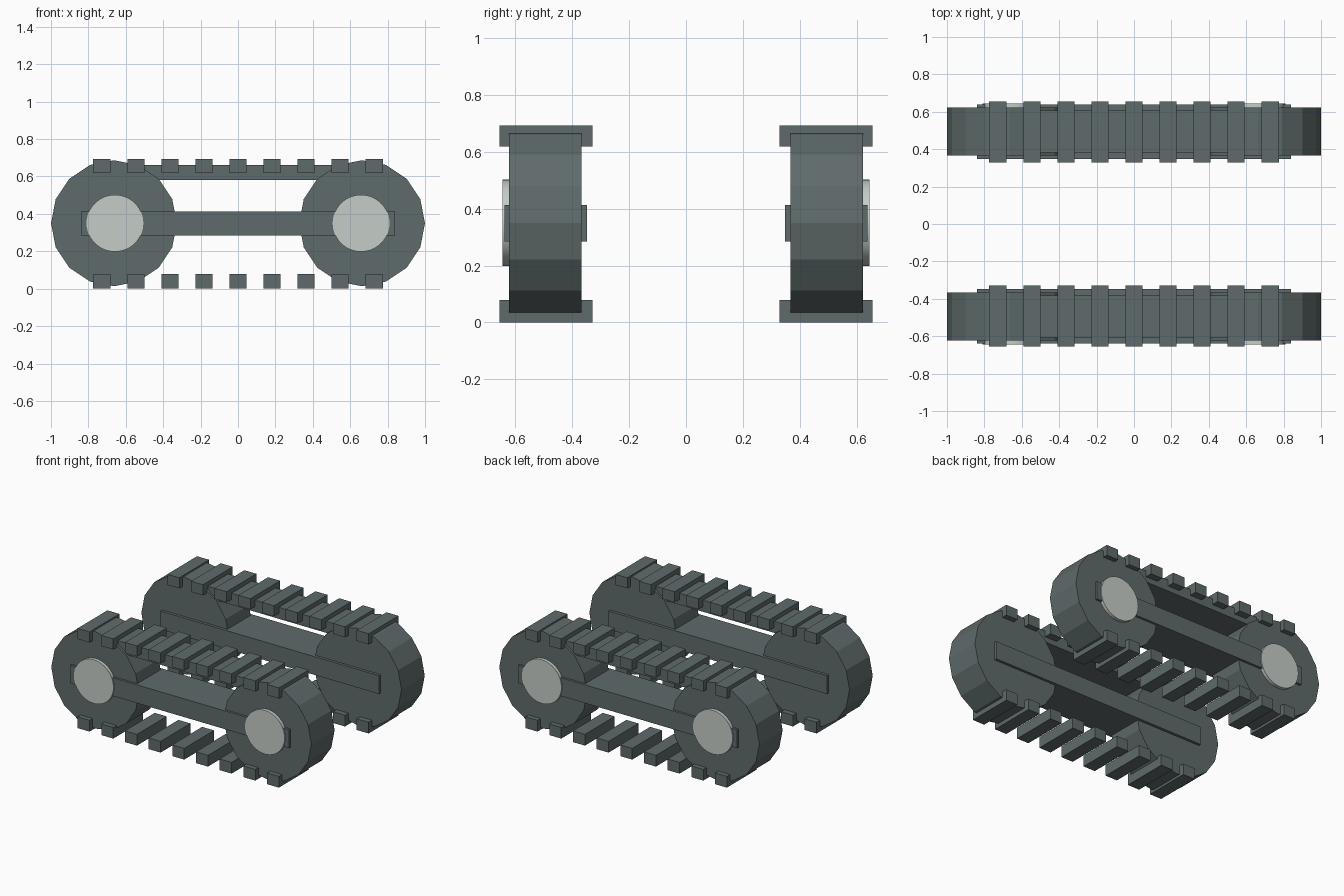
import bpy
from math import pi

if "Cube" in bpy.data.objects:
    bpy.data.objects.remove(bpy.data.objects["Cube"], do_unlink=True)


def make_material(name, color):
    mat = bpy.data.materials.new(name)
    mat.use_nodes = True
    mat.diffuse_color = color
    mat.node_tree.nodes["Principled BSDF"].inputs["Base Color"].default_value = color
    return mat


dark = make_material("dark slate grey", (0.115, 0.145, 0.145, 1))
light = make_material("light grey", (0.56, 0.61, 0.58, 1))


def box(name, x, y, z):
    """Box from (min, max) ranges on each axis."""
    ranges = (x, y, z)
    bpy.ops.mesh.primitive_cube_add(size=1, location=[(a + b) / 2 for a, b in ranges])
    ob = bpy.context.object
    ob.name = name
    ob.scale = [b - a for a, b in ranges]
    bpy.ops.object.transform_apply(location=False, rotation=False, scale=True)
    ob.data.materials.append(dark)
    return ob


def disc(name, x, y, z, radius, sides, mat):
    """Cylinder lying along y, with a vertex pointing along x."""
    bpy.ops.mesh.primitive_cylinder_add(
        vertices=sides, radius=radius, depth=y[1] - y[0],
        location=(x, sum(y) / 2, z), rotation=(pi / 2, 0, 0))
    ob = bpy.context.object
    ob.name = name
    ob.data.materials.append(mat)
    return ob


AXLE_X, AXLE_Z = 0.663, 0.35


def span(side, inner, outer):
    """Range on y for one track, ordered low to high."""
    return tuple(sorted((side * inner, side * outer)))


for side, label in ((-1, "front"), (1, "back")):
    # Faceted wheels with a smooth hub cap on the outer face
    for end, end_label in ((-1, "right"), (1, "left")):
        tag = f"{label}_{end_label}"
        disc(f"{tag}_wheel", end * AXLE_X, span(side, 0.367, 0.622), AXLE_Z, 0.337, 16, dark)
        disc(f"{tag}_hub_cap", end * AXLE_X - end * 0.005, span(side, 0.60, 0.645),
             AXLE_Z, 0.152, 48, light)
        bpy.ops.object.shade_smooth_by_angle()

    # Axle beam joining the wheels, and the upper belt plate
    box(f"{label}_axle_beam", (-0.84, 0.84), span(side, 0.348, 0.638), (0.285, 0.412))
    box(f"{label}_upper_plate", (-0.66, 0.66), span(side, 0.382, 0.606), (0.582, 0.662))

    # Tread blocks above and below
    for row, z in (("upper", (0.619, 0.693)), ("lower", (0, 0.078))):
        for i in range(9):
            x = (i - 4) * 0.182
            box(f"{label}_{row}_tread_{i + 1}", (x - 0.046, x + 0.046),
                span(side, 0.329, 0.656), z)
